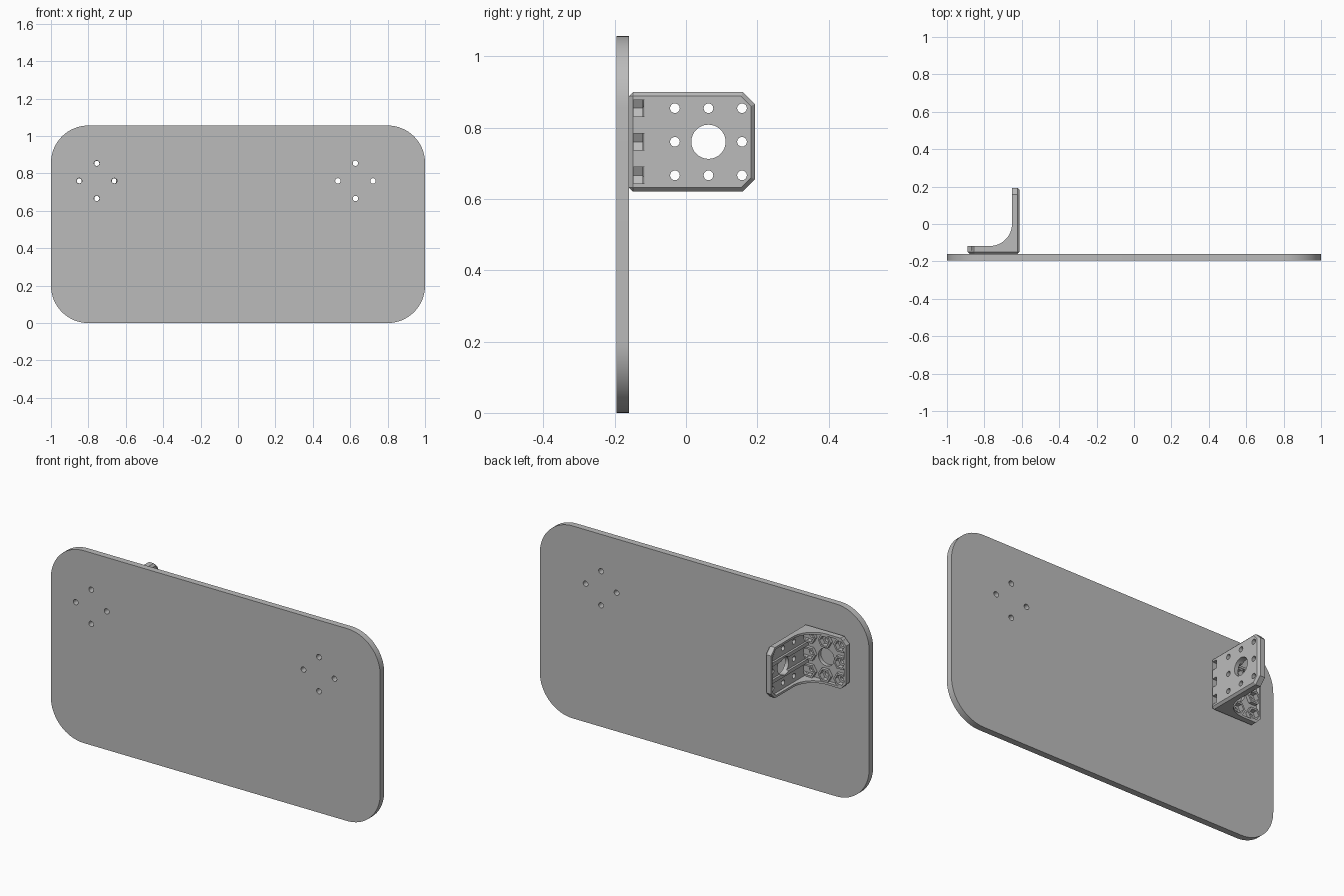
import bpy, bmesh
from math import pi, cos, sin
from mathutils import Matrix, Vector

cube = bpy.data.objects.get("Cube")
if cube:
    bpy.data.objects.remove(cube, do_unlink=True)

grey = bpy.data.materials.new("plain grey")
grey.use_nodes = True
GREY = (0.5, 0.5, 0.5, 1)
grey.diffuse_color = GREY
grey.node_tree.nodes["Principled BSDF"].inputs["Base Color"].default_value = GREY


def make(name, bm):
    bmesh.ops.recalc_face_normals(bm, faces=bm.faces)
    mesh = bpy.data.meshes.new(name)
    bm.to_mesh(mesh)
    bm.free()
    mesh.materials.append(grey)
    obj = bpy.data.objects.new(name, mesh)
    bpy.context.collection.objects.link(obj)
    return obj


def box(bm, lo, hi):
    lo, hi = Vector(lo), Vector(hi)
    m = Matrix.Translation((lo + hi) / 2) @ Matrix.Diagonal((*(hi - lo), 1))
    return bmesh.ops.create_cube(bm, size=1, matrix=m)["verts"]


def rod(bm, centre, axis, radius, depth, sides=32):
    turn = Matrix.Rotation(pi / 2, 4, "Y" if axis == "x" else "X")
    bmesh.ops.create_cone(bm, cap_ends=True, segments=sides, radius1=radius, radius2=radius,
                          depth=depth, matrix=Matrix.Translation(centre) @ turn)


def hexagon(bm, x, z, y0, y1, radius):
    # six-sided prism along y with corners pointing to +x and -x
    pts = [(x + radius * cos(i * pi / 3), y0, z + radius * sin(i * pi / 3)) for i in range(6)]
    prism(bm, pts, (0, y1 - y0, 0))


def prism(bm, pts, push):
    face = bm.faces.new([bm.verts.new(p) for p in pts])
    ext = bmesh.ops.extrude_face_region(bm, geom=[face])["geom"]
    bmesh.ops.translate(bm, vec=push, verts=[v for v in ext if isinstance(v, bmesh.types.BMVert)])


def chamfer(bm, test, size):
    edges = [e for e in bm.edges if test(*(v.co for v in e.verts))]
    bmesh.ops.bevel(bm, geom=edges, offset=size, segments=1, profile=0.5, affect="EDGES")


def combine(obj, bm, operation):
    tool = make("cutter", bm)
    tool.hide_render = True
    mod = obj.modifiers.new("cut", "BOOLEAN")
    mod.object, mod.operation, mod.solver = tool, operation, "EXACT"
    mod.use_self = True
    bpy.context.view_layer.update()
    done = obj.evaluated_get(bpy.context.evaluated_depsgraph_get())
    mesh = bpy.data.meshes.new_from_object(done)
    obj.modifiers.clear()
    obj.data = mesh
    bpy.data.objects.remove(tool, do_unlink=True)


def smooth(obj):
    bpy.ops.object.select_all(action="DESELECT")
    obj.select_set(True)
    bpy.context.view_layer.objects.active = obj
    bpy.ops.object.shade_smooth_by_angle(angle=pi / 7)


# Rounded panel with two diamond patterns of bolt holes
TOP, FRONT, BACK, R = 1.056, -0.195, -0.16, 0.2
outline = []
for k, (cx, cz) in enumerate([(1 - R, TOP - R), (R - 1, TOP - R), (R - 1, R), (1 - R, R)]):
    for i in range(17):
        a = (k + i / 16) * pi / 2
        outline.append((cx + R * cos(a), FRONT, cz + R * sin(a)))
bm = bmesh.new()
prism(bm, outline, (0, BACK - FRONT, 0))
panel = make("panel", bm)

ZC, PITCH, FOOT_X, LEG_Y = 0.76, 0.094, -0.755, 0.063
bm = bmesh.new()
for cx in (FOOT_X, 0.628):
    for dx, dz in ((1, 0), (-1, 0), (0, 1), (0, -1)):
        rod(bm, (cx + dx * PITCH, -0.178, ZC + dz * PITCH), "y", 0.0145, 0.1)
combine(panel, bm, "DIFFERENCE")
smooth(panel)

# Angle bracket body: L profile with a filleted inner corner
X0, X1, Y0, Y1 = -0.89, -0.612, BACK, 0.193
Z0, Z1 = 0.621, 0.899
leg_x, foot_y, fillet = -0.652, -0.118, 0.12
profile = [(X0, Y0), (X1, Y0), (X1, Y1), (leg_x, Y1)]
for i in range(13):
    a = i / 12 * pi / 2
    profile.append((leg_x - fillet + fillet * cos(a), foot_y + fillet - fillet * sin(a)))
profile.append((X0, foot_y))
bm = bmesh.new()
prism(bm, [(x, y, Z0) for x, y in profile], (0, 0, Z1 - Z0))


def near(a, b):
    return abs(a - b) < 1e-4


def end_edge(a, b):
    across_leg = near(a.y, Y1) and near(b.y, Y1) and near(a.z, b.z)
    across_foot = near(a.x, X0) and near(b.x, X0) and near(a.z, b.z)
    return across_leg or across_foot


def outer_edge(a, b):
    on_side = near(a.x, X1) and near(b.x, X1)
    on_base = near(a.y, Y0) and near(b.y, Y0)
    return on_side or on_base


chamfer(bm, end_edge, 0.034)
chamfer(bm, outer_edge, 0.011)
bracket = make("angle_bracket", bm)

# Hollow between the two side webs, keeping a rim at both ends
rim, wall_x, floor_y = 0.012, -0.634, -0.138
for lo, hi, axis, end in (
        ((-0.8, floor_y, Z0 + rim), (wall_x, Y1 - rim, Z1 - rim), 1, Y1 - rim),
        ((X0 + rim, floor_y, Z0 + rim), (wall_x, 0.02, Z1 - rim), 0, X0 + rim)):
    bm = bmesh.new()
    box(bm, lo, hi)
    chamfer(bm, lambda a, b: near(a[axis], end) and near(b[axis], end) and near(a.z, b.z), 0.03)
    combine(bracket, bm, "DIFFERENCE")

# Raised ribs on the leg and hexagonal bosses on the foot
bm = bmesh.new()
for s in (-1, 1):
    z = ZC + s * PITCH / 2
    box(bm, (-0.646, -0.145, z - 0.01), (-0.625, Y1 - 0.006, z + 0.01))
grid = [(i, j) for i in (-1, 0, 1) for j in (-1, 0, 1) if (i, j) != (0, 0)]
for i, j in grid:
    hexagon(bm, FOOT_X + i * PITCH, ZC + j * PITCH, -0.143, -0.12, 0.039)
combine(bracket, bm, "UNION")

# Nut pockets, side slots, bolt holes and large centre holes
bm = bmesh.new()
for i, j in grid:
    hexagon(bm, FOOT_X + i * PITCH, ZC + j * PITCH, -0.147, -0.11, 0.028)
combine(bracket, bm, "DIFFERENCE")
bm = bmesh.new()
for j in (-1, 0, 1):
    z = ZC + j * PITCH
    box(bm, (-0.655, -0.147, z - 0.023), (-0.6, -0.117, z + 0.023))
combine(bracket, bm, "DIFFERENCE")
bm = bmesh.new()
for i, j in grid + [(0, 0)]:
    radius = 0.0135 if i or j else 0.048
    rod(bm, (FOOT_X + i * PITCH, -0.14, ZC + j * PITCH), "y", radius, 0.07)
    rod(bm, (-0.63, LEG_Y + i * PITCH, ZC + j * PITCH), "x", radius, 0.07)
combine(bracket, bm, "DIFFERENCE")
smooth(bracket)
